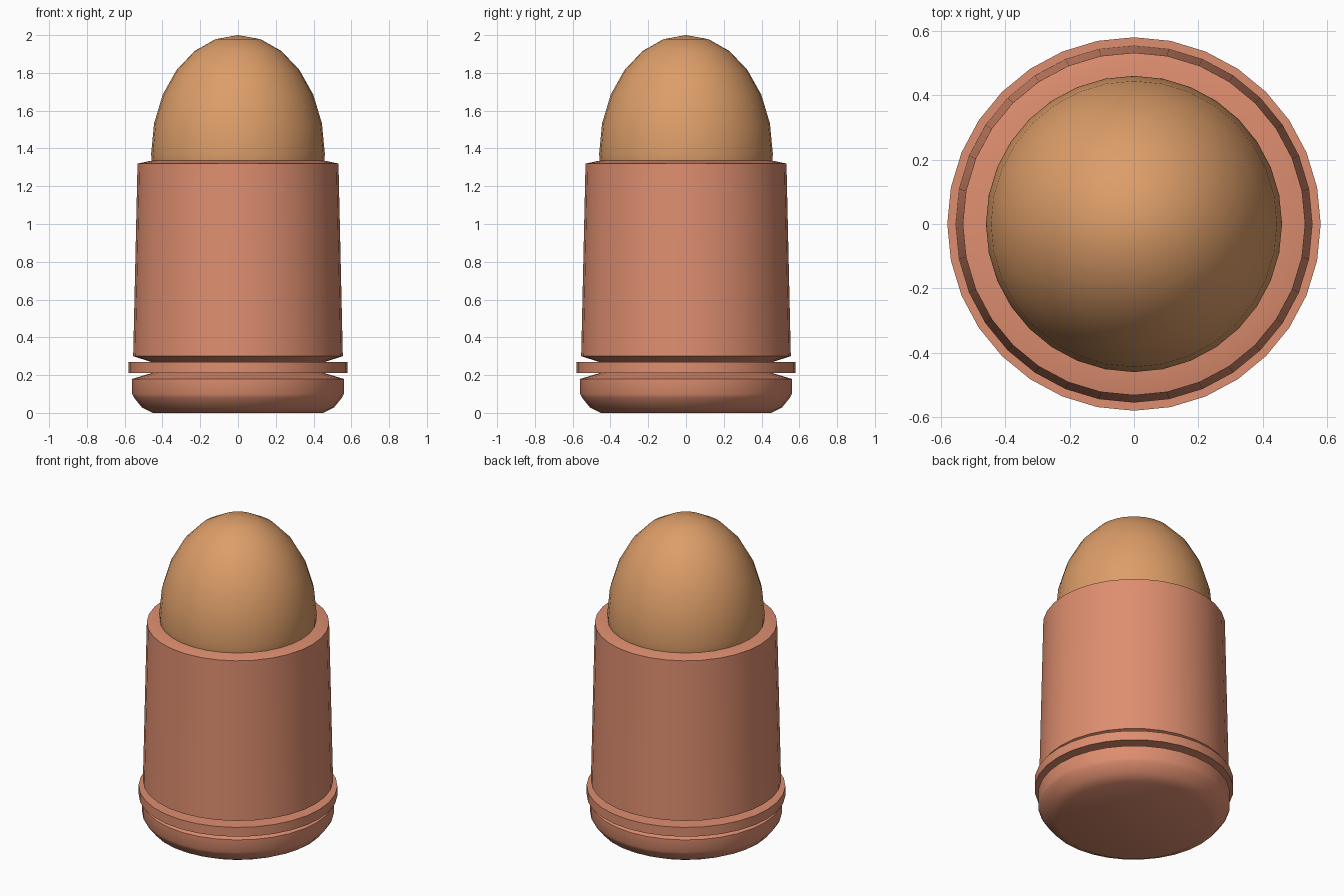
import bpy, bmesh, math

if "Cube" in bpy.data.objects:
    bpy.data.objects.remove(bpy.data.objects["Cube"])

SIDES = 32


def material(name, color):
    m = bpy.data.materials.new(name)
    m.diffuse_color = color
    m.use_nodes = True
    m.node_tree.nodes["Principled BSDF"].inputs["Base Color"].default_value = m.diffuse_color
    return m


def lathe(name, profile, mat):
    """Revolve a bottom-to-top (radius, z) profile around z; radius 0 makes a pole."""
    bm = bmesh.new()
    rings = []
    for r, z in profile:
        if r == 0:
            rings.append([bm.verts.new((0, 0, z))])
        else:
            rings.append([bm.verts.new((r * math.cos(2 * math.pi * i / SIDES),
                                        r * math.sin(2 * math.pi * i / SIDES), z))
                          for i in range(SIDES)])
    for a, b in zip(rings, rings[1:]):
        for i in range(SIDES):
            j = (i + 1) % SIDES
            if len(b) == 1:
                bm.faces.new((a[i], a[j], b[0]))
            else:
                bm.faces.new((a[i], a[j], b[j], b[i]))
    # flat caps on open ends
    if len(rings[0]) > 1:
        bm.faces.new(rings[0][::-1])
    if len(rings[-1]) > 1:
        bm.faces.new(rings[-1])
    mesh = bpy.data.meshes.new(name)
    bm.to_mesh(mesh)
    bm.free()
    mesh.materials.append(mat)
    obj = bpy.data.objects.new(name, mesh)
    bpy.context.collection.objects.link(obj)
    bpy.ops.object.select_all(action='DESELECT')
    obj.select_set(True)
    bpy.context.view_layer.objects.active = obj
    bpy.ops.object.shade_smooth_by_angle(angle=math.radians(40))
    return obj


copper = material("copper", (0.73, 0.27, 0.16, 1))
brass = material("brass", (0.72, 0.34, 0.14, 1))

# Casing: rounded base, groove, rim ring, groove, tapered wall, sloped mouth
lathe("casing", [
    (0.45, 0.0), (0.51, 0.03), (0.55, 0.08), (0.56, 0.10), (0.56, 0.18),
    (0.46, 0.21), (0.58, 0.21), (0.58, 0.27), (0.46, 0.27),
    (0.555, 0.30), (0.532, 1.32), (0.46, 1.335),
], copper)

# Tip: short collar running into a half ellipsoid
collar = [(0.455, 1.31), (0.457, 1.345)]
dome = [(0.46 * math.cos(math.radians(a)), 1.37 + 0.63 * math.sin(math.radians(a)))
        for a in range(0, 90, 15)]
lathe("tip", collar + dome + [(0, 2.0)], brass)
